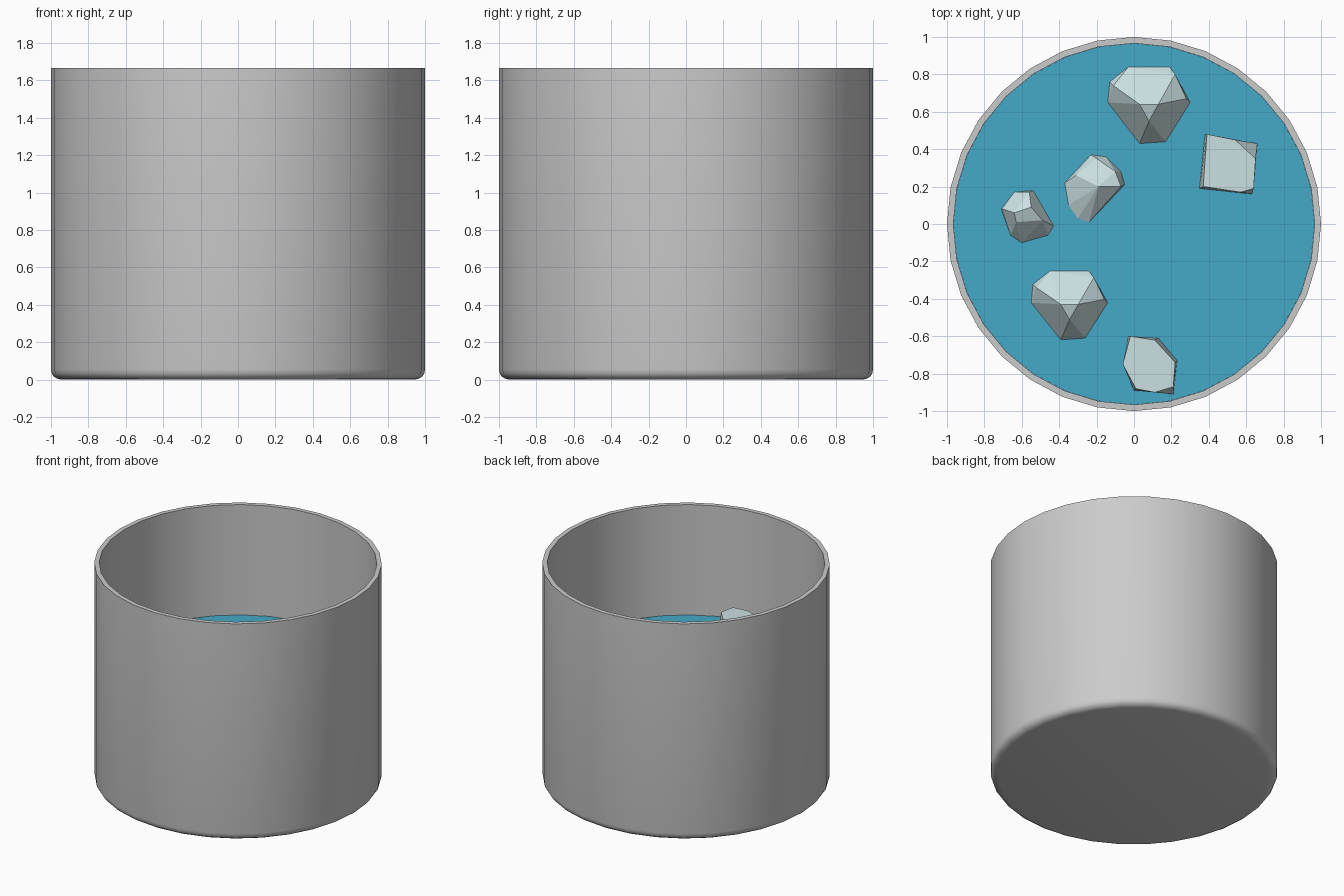
import bpy, bmesh, math

if "Cube" in bpy.data.objects:
    bpy.data.objects.remove(bpy.data.objects["Cube"])

WATER_Z = 0.82
SIDES = 32


def material(name, color):
    mat = bpy.data.materials.new(name)
    mat.diffuse_color = (*color, 1)
    mat.use_nodes = True
    mat.node_tree.nodes["Principled BSDF"].inputs["Base Color"].default_value = mat.diffuse_color
    return mat


def make_object(name, bm, mat=None):
    bmesh.ops.recalc_face_normals(bm, faces=bm.faces[:])
    mesh = bpy.data.meshes.new(name)
    bm.to_mesh(mesh)
    bm.free()
    obj = bpy.data.objects.new(name, mesh)
    bpy.context.collection.objects.link(obj)
    if mat:
        mesh.materials.append(mat)
    return obj


def lathe(name, profile, mat=None):
    """Revolve an (r, z) profile and cap both ends."""
    bm = bmesh.new()
    rings = [[bm.verts.new((r * math.cos(2 * math.pi * i / SIDES),
                            r * math.sin(2 * math.pi * i / SIDES), z))
              for i in range(SIDES)] for r, z in profile]
    for a, b in zip(rings, rings[1:]):
        for i in range(SIDES):
            j = (i + 1) % SIDES
            bm.faces.new((a[i], a[j], b[j], b[i]))
    bm.faces.new(rings[0])
    bm.faces.new(rings[-1])
    obj = make_object(name, bm, mat)
    bpy.ops.object.select_all(action='DESELECT')
    obj.select_set(True)
    bpy.context.view_layer.objects.active = obj
    bpy.ops.object.shade_smooth_by_angle(angle=math.radians(35))
    return obj


def ice(name, waterline, top, mat):
    """Faceted chunk: outline at the water, raised points above, keel below."""
    n = len(waterline)
    cx = sum(p[0] for p in waterline) / n
    cy = sum(p[1] for p in waterline) / n
    bm = bmesh.new()
    for x, y in waterline:
        bm.verts.new((x, y, WATER_Z))
        bm.verts.new((cx + (x - cx) * 0.6, cy + (y - cy) * 0.6, WATER_Z - 0.15))
    for x, y, h in top:
        bm.verts.new((x, y, WATER_Z + h))
    bmesh.ops.convex_hull(bm, input=bm.verts[:])
    bmesh.ops.dissolve_limit(bm, angle_limit=math.radians(6),
                             verts=bm.verts[:], edges=bm.edges[:])
    return make_object(name, bm, mat)


water_mat = material("water", (0.06, 0.40, 0.57))
ice_mat = material("ice", (0.61, 0.76, 0.78))

# Thin walled cup with a rounded foot
lathe("cup", [(0.945, 0), (0.965, 0.004), (0.985, 0.016), (0.996, 0.033),
              (1, 0.055), (1, 1.667), (0.966, 1.667), (0.966, 0.04)])

# Water filling the lower half
lathe("water", [(0.964, 0.045), (0.9655, WATER_Z)], water_mat)

# Floating ice chunks, two of them tilted corner up
corner_line = [(-.03, .84), (.19, .84), (.30, .65), (.17, .44), (.03, .43), (-.14, .65), (-.13, .76)]
corner_top = [(.03, .64, .20), (.13, .64, .20), (.08, .55, .17),
              (-.11, .74, .08), (.22, .80, .05), (.28, .67, .06)]
ice("ice_back", corner_line, corner_top, ice_mat)
shift = (-0.425, -1.07)
ice("ice_front_left",
    [((x - .08) * .93 + .08 + shift[0], (y - .64) * .9 + .64 + shift[1]) for x, y in corner_line],
    [((x - .08) * .93 + .08 + shift[0], (y - .64) * .9 + .64 + shift[1], h * .9) for x, y, h in corner_top],
    ice_mat)
ice("ice_right",
    [(.38, .48), (.66, .43), (.63, .16), (.35, .19)],
    [(.39, .48, .12), (.54, .45, .13), (.65, .35, .13), (.64, .19, .12),
     (.57, .17, .12), (.37, .20, .11)], ice_mat)
ice("ice_centre",
    [(-.23, .37), (-.15, .36), (-.07, .28), (-.05, .21), (-.24, .01), (-.30, .03),
     (-.35, .10), (-.37, .22), (-.31, .28)],
    [(-.19, .20, .13), (-.31, .26, .05), (-.20, .35, .06), (-.10, .28, .08), (-.07, .20, .09)], ice_mat)
ice("ice_left",
    [(-.71, .08), (-.64, .17), (-.54, .18), (-.43, -.01), (-.46, -.06), (-.60, -.10), (-.66, -.06)],
    [(-.64, .06, .13), (-.55, .09, .13), (-.49, .02, .10), (-.63, .01, .11),
     (-.70, .08, .05), (-.56, .17, .06)], ice_mat)
ice("ice_front",
    [(-.03, -.60), (.13, -.61), (.23, -.73), (.21, -.91), (0, -.89), (-.06, -.75)],
    [(-.02, -.60, .11), (.11, -.62, .12), (.22, -.74, .13), (.21, -.87, .12),
     (.11, -.90, .11), (.01, -.88, .10), (-.06, -.75, .10)], ice_mat)
